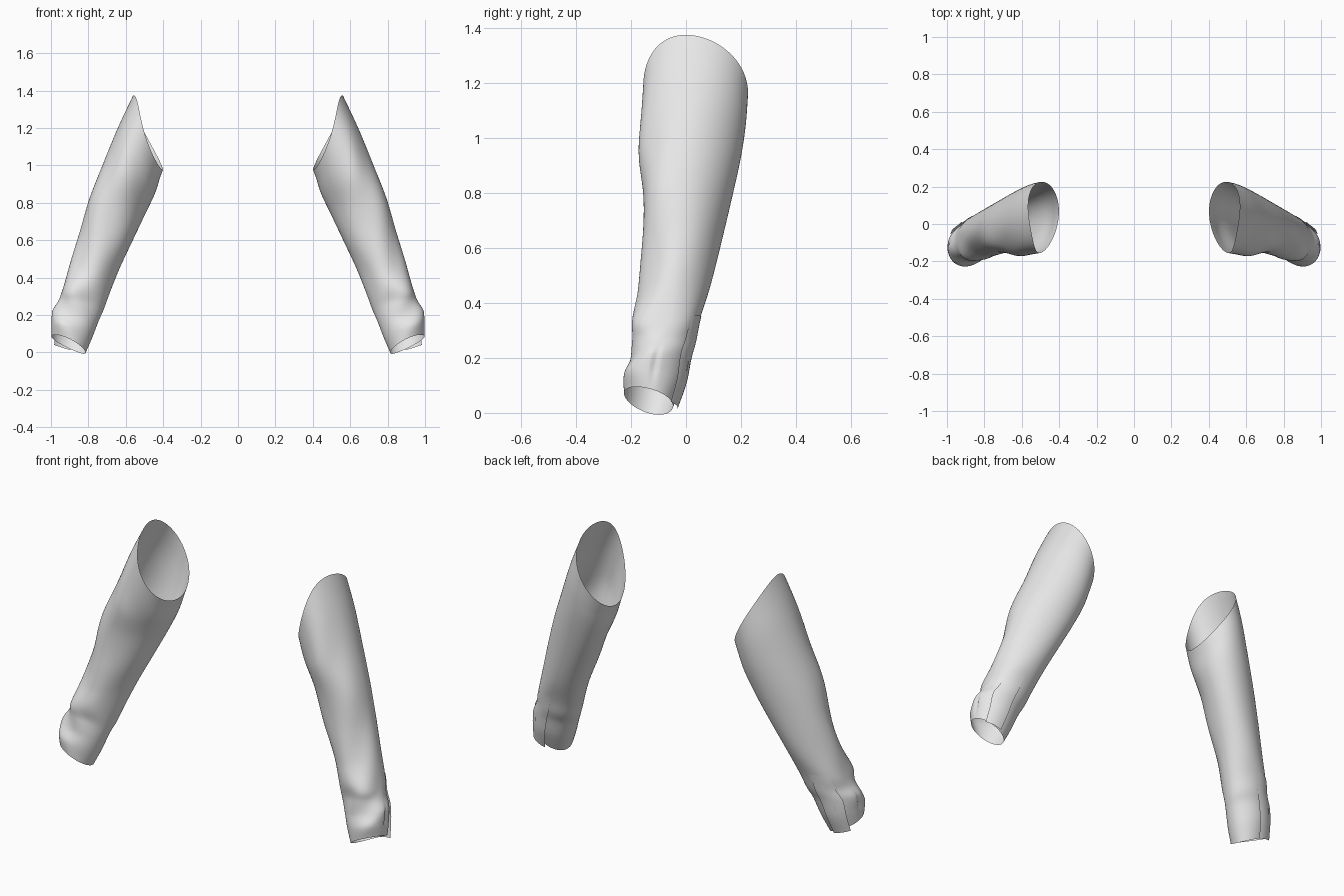
import bpy, math
from mathutils import Vector

if "Cube" in bpy.data.objects:
    bpy.data.objects.remove(bpy.data.objects["Cube"])

cloth = bpy.data.materials.new("light_grey_cloth")
cloth.diffuse_color = (0.8, 0.8, 0.8, 1)
cloth.use_nodes = True
cloth.node_tree.nodes["Principled BSDF"].inputs["Base Color"].default_value = cloth.diffuse_color

# Sleeve cross-sections from shoulder to cuff: outer, front, inner, back points
RINGS = [
    ((.557, .00, 1.375), (.507, -.155, 1.20), (.403, .035, .975), (.512, .222, 1.20)),
    ((.642, .00, 1.20), (.56, -.165, 1.08), (.42, .03, .93), (.545, .215, 1.08)),
    ((.725, -.005, 1.0), (.61, -.165, .95), (.447, .02, .85), (.575, .198, .95)),
    ((.795, -.015, .82), (.67, -.16, .80), (.50, .01, .74), (.625, .168, .80)),
    ((.847, -.025, .64), (.73, -.163, .60), (.565, -.01, .60), (.69, .127, .62)),
    ((.897, -.045, .48), (.79, -.168, .45), (.635, -.04, .45), (.755, .087, .46)),
    ((.937, -.062, .34), (.845, -.198, .34), (.69, -.07, .31), (.81, .05, .34)),
    ((.958, -.08, .275), (.865, -.196, .27), (.72, -.085, .23), (.832, .03, .26)),
    ((.993, -.10, .22), (.885, -.20, .20), (.745, -.105, .17), (.855, .01, .20)),
    ((.997, -.112, .15), (.905, -.225, .14), (.78, -.125, .08), (.88, -.012, .11)),
    ((.997, -.122, .085), (.905, -.225, .075), (.815, -.14, .0), (.90, -.048, .02)),
]
RINGS = [[Vector(p) for p in r] for r in RINGS]
LAST = len(RINGS) - 1


def spline(p0, p1, p2, p3, t):
    return 0.5 * (2 * p1 + (p2 - p0) * t + (2 * p0 - 5 * p1 + 4 * p2 - p3) * t * t
                  + (3 * p1 - p0 - 3 * p2 + p3) * t ** 3)


def sleeve_point(u, a, lift=0.0):
    """Point on the sleeve: u runs shoulder to cuff, a runs outer, front, inner, back."""
    i = min(int(u), LAST - 1)
    ids = [max(0, min(LAST, i + k)) for k in (-1, 0, 1, 2)]
    o, f, n, b = [spline(*[RINGS[j][k] for j in ids], u - i) for k in range(4)]
    c = (o + f + n + b) / 4
    p = c + (o - n) / 2 * math.cos(a) + (f - b) / 2 * math.sin(a) + (o + n - f - b) / 4 * math.cos(2 * a)
    # Flatter front-outer side on the upper sleeve
    flat = 0.012 * max(0, 1 - u / 8)
    p += Vector((-flat, flat, 0)) * math.sin(2 * a)
    # Soft cloth folds, mostly on the front
    env = min(1, u / 2) * min(1, (LAST - u) / 3)
    front = 0.1 + 0.9 * max(0, math.sin(a + 0.1))
    w = 0.004 * math.sin(2 * a + 1.9 * u + 1) + 0.0035 * math.sin(4 * a - 2.4 * u)
    # Pleat above the cuff on the outer side
    pleat = -0.010 * math.exp(-((a - 0.05) / 0.08) ** 2) * math.exp(-((u - 8.6) / 0.8) ** 2)
    return p + (p - c).normalized() * (w * env * front + pleat + lift)


def make_sheet(name, rows, side, closed):
    n = len(rows[0])
    verts = [(p.x * side, p.y, p.z) for row in rows for p in row]
    faces = []
    for r in range(len(rows) - 1):
        for k in range(n if closed else n - 1):
            m = (k + 1) % n
            q = (r * n + k, r * n + m, (r + 1) * n + m, (r + 1) * n + k)
            faces.append(q if side > 0 else q[::-1])
    mesh = bpy.data.meshes.new(name)
    mesh.from_pydata(verts, [], faces)
    mesh.materials.append(cloth)
    mesh.shade_smooth()
    ob = bpy.data.objects.new(name, mesh)
    bpy.context.collection.objects.link(ob)


SEG, ROWS = 72, 90
for label, side in (("right", 1), ("left", -1)):
    # Open sleeve tube
    rows = [[sleeve_point(LAST * r / ROWS, math.pi * 2 * (k - SEG / 2) / SEG) for k in range(SEG)]
            for r in range(ROWS + 1)]
    make_sheet(label + "_sleeve", rows, side, True)

    # Placket strip at the back of the cuff; its free outer edge stands off and hangs lower
    rows = []
    for r in range(21):
        t = r / 20
        rows.append([sleeve_point(5.9 + (LAST - 5.9) * t, math.radians(-92 + 50 * k / 8),
                                  0.003 + 0.015 * t) - Vector((0, 0, 0.02 * t * t * k / 8))
                     for k in range(9)])
    make_sheet(label + "_cuff_placket", rows, side, False)

    # Narrow raised buttonhole on the placket
    rows = [[sleeve_point(8.3 + 0.1 * r, math.radians(-66 + 2 * k), 0.016)
             for k in range(3)] for r in range(5)]
    make_sheet(label + "_buttonhole", rows, side, False)
